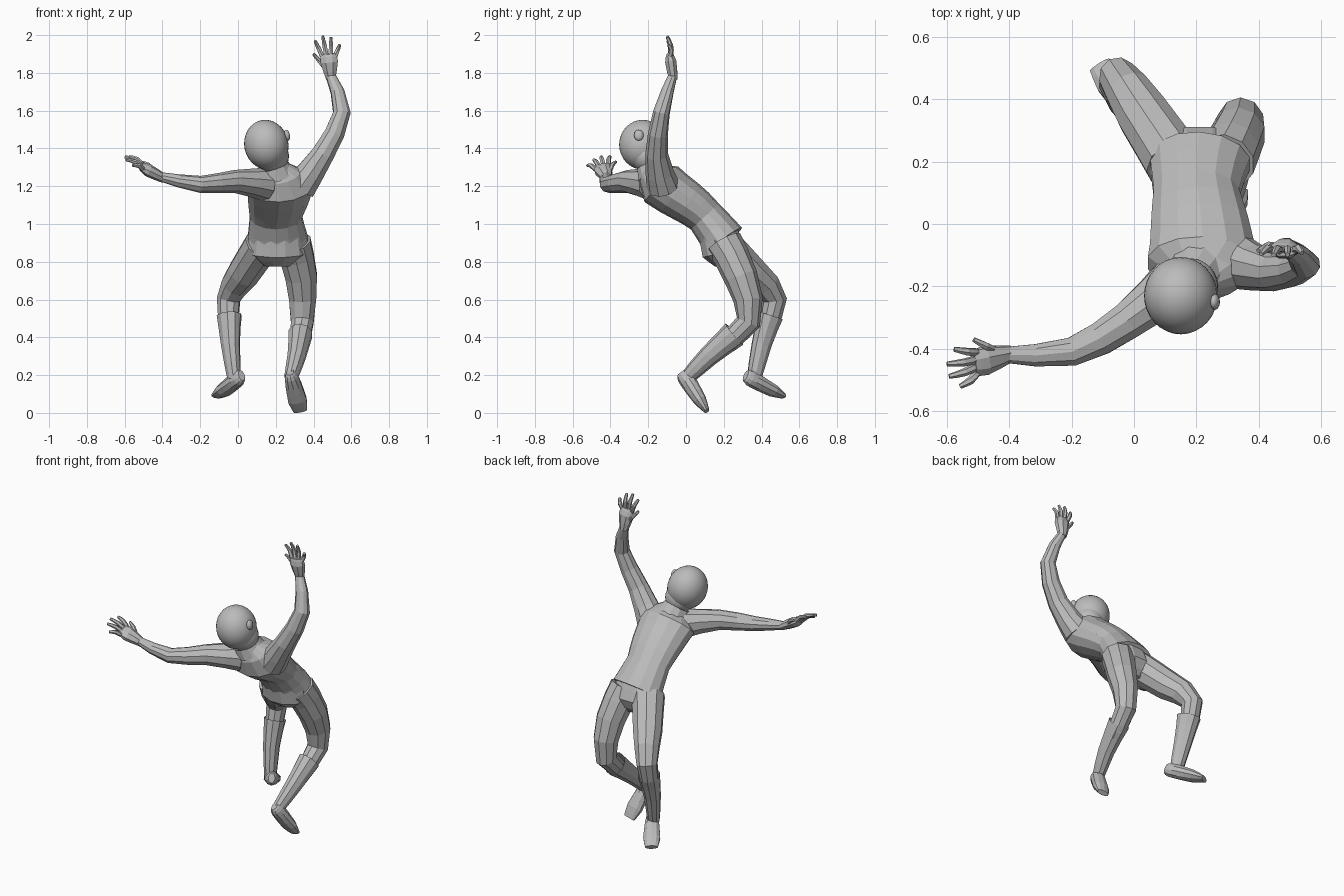
import bpy, bmesh, math
from mathutils import Vector, Matrix
from mathutils.geometry import interpolate_bezier

default_cube = bpy.data.objects.get("Cube")
if default_cube:
    bpy.data.objects.remove(default_cube)

grey = bpy.data.materials.new("plain grey")
grey.use_nodes = True
grey.diffuse_color = (.5, .5, .5, 1)
grey.node_tree.nodes["Principled BSDF"].inputs["Base Color"].default_value = grey.diffuse_color

ACROSS = Vector((1, 0, 0))
HEAD_TILT = Matrix.Rotation(math.radians(-12), 4, "Y")


def finish(name, bm, smooth=False):
    bmesh.ops.recalc_face_normals(bm, faces=bm.faces)
    mesh = bpy.data.meshes.new(name)
    bm.to_mesh(mesh)
    bm.free()
    mesh.materials.append(grey)
    for polygon in mesh.polygons:
        polygon.use_smooth = smooth
    body_part = bpy.data.objects.new(name, mesh)
    bpy.context.collection.objects.link(body_part)


def neighbours(points, index):
    """Vector from the point before to the point after."""
    return points[min(index + 1, len(points) - 1)] - points[max(index - 1, 0)]


def skin(name, joints, widths, side=ACROSS, flat=(1, 1), sides=10, caps=True):
    """Faceted tube along a curve through the joints; flat is depth / width at each end."""
    joints = [Vector(joint) for joint in joints]
    centres, radii = [joints[0]], [widths[0]]
    for index in range(len(joints) - 1):
        start, end = joints[index], joints[index + 1]
        start_handle = start + neighbours(joints, index) / 6
        end_handle = end - neighbours(joints, index + 1) / 6
        curve = interpolate_bezier(start, start_handle, end_handle, end, 3)
        centres += curve[1:]
        radii += [(widths[index] + widths[index + 1]) / 2, widths[index + 1]]

    bm = bmesh.new()
    rings = []
    for index, (centre, radius) in enumerate(zip(centres, radii)):
        along = neighbours(centres, index).normalized()
        across = (side - along * side.dot(along)).normalized()
        blend = index / (len(centres) - 1)
        depth = along.cross(across) * (flat[0] + (flat[1] - flat[0]) * blend)
        ring = []
        for corner in range(sides):
            angle = math.tau * (corner + .5) / sides
            offset = across * math.cos(angle) + depth * math.sin(angle)
            ring.append(bm.verts.new(centre + offset * radius))
        rings.append(ring)
    for lower, upper in zip(rings, rings[1:]):
        for corner in range(sides):
            previous = corner - 1
            bm.faces.new((lower[previous], lower[corner], upper[corner], upper[previous]))
    if caps:
        bm.faces.new(rings[0])
        bm.faces.new(rings[-1])
    finish(name, bm)


def ball(name, centre, radii, segments=24):
    bm = bmesh.new()
    placement = Matrix.Translation(centre) @ HEAD_TILT @ Matrix.Diagonal((*radii, 1))
    bmesh.ops.create_uvsphere(bm, u_segments=segments, v_segments=segments // 2,
                              radius=1, matrix=placement)
    finish(name, bm, smooth=True)


def hand(name, wrist, reach, across):
    """Flat palm, four fanned fingers and a thumb on the negative side of across."""
    wrist, reach, across = Vector(wrist), Vector(reach), Vector(across).normalized()
    knuckle_lift = reach.cross(across).normalized() * .012

    def digit(label, root, tip):
        skin(f"{name}_{label}", [root, root.lerp(tip, .5) + knuckle_lift, tip],
             [.014, .013, .008], across, sides=6)

    skin(name + "_palm", [wrist - reach * .1, wrist + reach * .35, wrist + reach * .55],
         [.026, .05, .044], across, flat=(.9, .4), sides=8)
    for index, label in enumerate(["index", "middle", "ring", "little"]):
        spread = (index - 1.5) / 1.5
        length = 1 - .05 * spread - .17 * spread ** 2
        digit(label + "_finger", wrist + reach * .5 + across * spread * .035,
              wrist + reach * length + across * spread * .065)
    digit("thumb", wrist + reach * .2 - across * .025, wrist + reach * .55 - across * .08)


def arm(name, shoulder, upper, elbow, wrist, side):
    skin(name + "_sleeve", [shoulder, upper, elbow, wrist], [.09, .063, .048, .027], Vector(side),
         flat=(1, .9))


def leg(name, hip, thigh, knee, shin, ankle, heel, toe, side):
    """Trouser leg, flared boot cuff and pointed foot."""
    side = Vector(side)
    knee, shin, heel, toe = Vector(knee), Vector(shin), Vector(heel), Vector(toe)
    skin(name + "_trouser_leg", [hip, thigh, knee, shin, ankle], [.1, .088, .063, .044, .034],
         side, flat=(1, 1.1))
    skin(name + "_boot_cuff", [knee.lerp(shin, .35), shin, ankle], [.066, .05, .036],
         side, flat=(1.1, 1.1), caps=False)
    foot = [heel.lerp(toe, part) for part in (-.08, .05, .3, .7, 1)]
    skin(name + "_boot_foot", foot, [.02, .036, .045, .052, .038], side, flat=(1.5, .4))


# Torso leaning back, with the shirt hem standing over the trousers
skin("shirt", [(.21, .2, .91), (.2, .1, 1.04), (.21, 0, 1.12), (.22, -.13, 1.21), (.2, -.19, 1.3)],
     [.165, .14, .16, .18, .07], flat=(.72, .72), sides=14)
skin("trouser_seat", [(.21, .17, .95), (.21, .2, .85), (.21, .21, .78)],
     [.15, .165, .08], flat=(.72, .72), sides=12)

# Neck, open collar, tilted head and its exposed ear
nape, skull = Vector((.2, -.16, 1.26)), Vector((.15, -.23, 1.42))
skin("neck", [nape, skull], [.07, .06])
skin("collar", [nape, nape.lerp(skull, .35)], [.1, .08], sides=12, caps=False)
ball("head", skull, (.117, .124, .132), segments=32)
ball("jaw", skull + Vector((.03, .03, -.06)), (.09, .09, .09))
ball("left_ear", skull + Vector((.11, -.02, .05)), (.015, .026, .03), segments=12)

# Raised left arm
left_wrist = (.49, -.07, 1.785)
arm("left", shoulder=(.33, -.12, 1.2), upper=(.45, -.155, 1.37), elbow=(.55, -.13, 1.59),
    wrist=left_wrist, side=(1, 0, -.5))
hand("left_hand", left_wrist, reach=(-.02, -.03, .21), across=ACROSS)

# Outstretched right arm
right_wrist = (-.41, -.42, 1.25)
arm("right", shoulder=(.14, -.18, 1.21), upper=(-.02, -.31, 1.225), elbow=(-.2, -.41, 1.21),
    wrist=right_wrist, side=(0, 1, 0))
hand("right_hand", right_wrist, reach=(-.19, -.05, .1), across=(0, -1, -.3))

# Bent legs with feet pointing down
leg("left", hip=(.29, .2, .9), thigh=(.335, .29, .72), knee=(.34, .33, .48), shin=(.31, .12, .3),
    ankle=(.28, .01, .19), heel=(.28, -.01, .2), toe=(.33, .11, .01), side=ACROSS)
leg("right", hip=(.13, .2, .89), thigh=(.03, .35, .74), knee=(-.05, .47, .6),
    shin=(-.04, .4, .36), ankle=(-.02, .36, .18), heel=(.01, .33, .19), toe=(-.11, .51, .09),
    side=(1, .5, 0))
